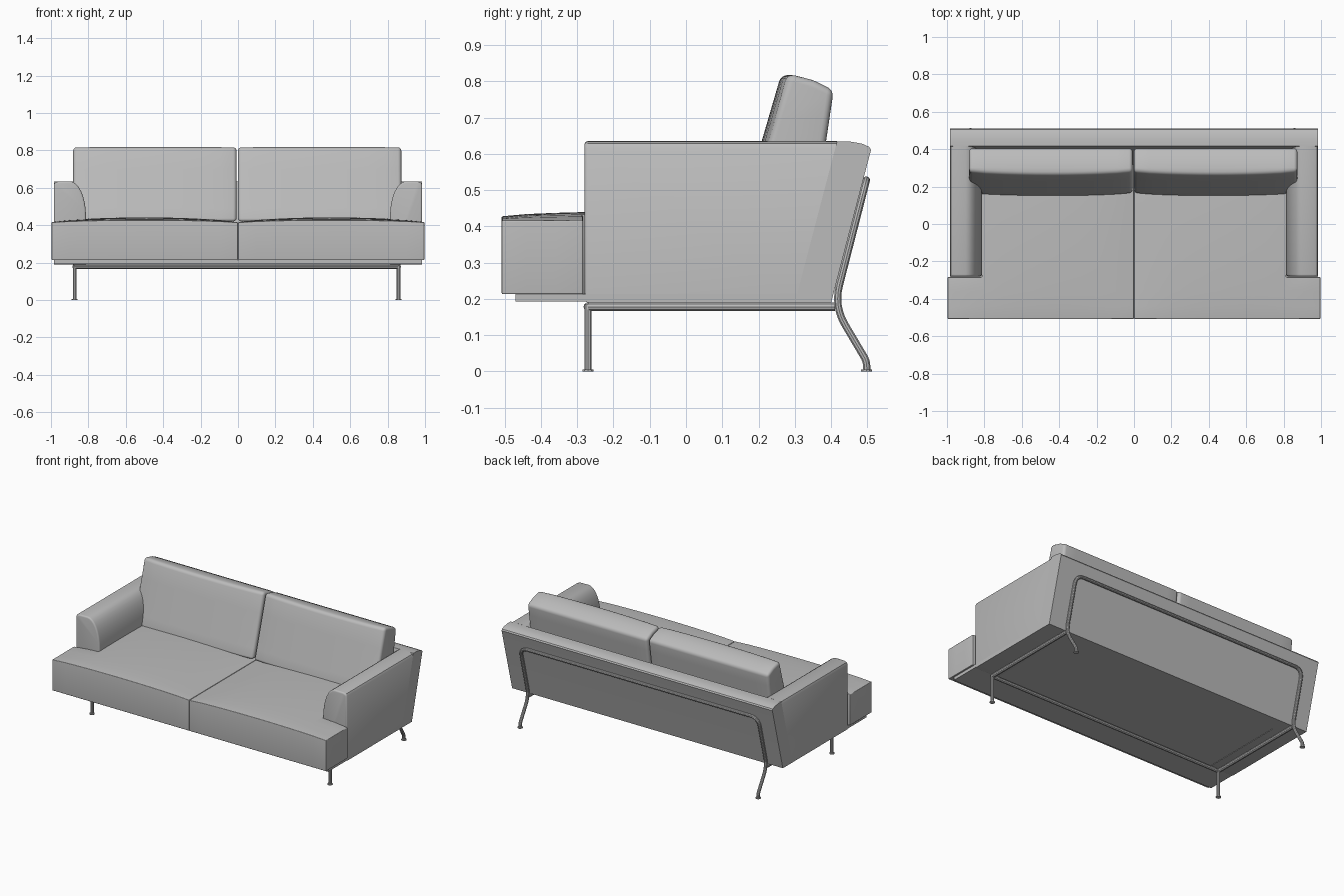
import bpy, bmesh, math
from mathutils import Vector

old = bpy.data.objects.get("Cube")
if old:
    bpy.data.objects.remove(old)

grey = bpy.data.materials.new("plain_grey")
grey.use_nodes = True
COLOR = (0.5, 0.5, 0.5, 1)
grey.diffuse_color = COLOR
grey.node_tree.nodes["Principled BSDF"].inputs["Base Color"].default_value = COLOR

SLOPE = 0.262                       # lean of the back


def back_y(z):
    return 0.40 + (z - 0.19) * SLOPE


def finish(obj):
    obj.data.materials.append(grey)
    bpy.ops.object.select_all(action='DESELECT')
    obj.select_set(True)
    bpy.context.view_layer.objects.active = obj
    bpy.ops.object.shade_smooth_by_angle(angle=math.radians(35))


def loft(start, end, cuts=()):
    """Solid between two matching outlines, sliced by (axis, position) cuts."""
    bm = bmesh.new()
    a = [bm.verts.new(p) for p in start]
    b = [bm.verts.new(p) for p in end]
    n = len(a)
    bm.faces.new(a)
    bm.faces.new(b[::-1])
    for i in range(n):
        j = (i + 1) % n
        bm.faces.new((a[j], a[i], b[i], b[j]))
    for axis, pos in cuts:
        normal = Vector((0, 0, 0))
        normal[axis] = 1
        bmesh.ops.bisect_plane(bm, geom=bm.verts[:] + bm.edges[:] + bm.faces[:],
                               plane_co=normal * pos, plane_no=normal, dist=1e-5)
    bmesh.ops.recalc_face_normals(bm, faces=bm.faces[:])
    return bm


def soften(bm, width, segments=4, test=lambda e: True):
    sharp = [e for e in bm.edges if len(e.link_faces) == 2
             and e.calc_face_angle(0) > math.radians(40) and test(e)]
    bmesh.ops.bevel(bm, geom=sharp, offset=width, segments=segments,
                    profile=0.5, affect='EDGES', clamp_overlap=True)


def make(name, bm):
    bmesh.ops.recalc_face_normals(bm, faces=bm.faces[:])
    mesh = bpy.data.meshes.new(name)
    bm.to_mesh(mesh)
    bm.free()
    obj = bpy.data.objects.new(name, mesh)
    bpy.context.collection.objects.link(obj)
    finish(obj)


def rounded(points, radius, steps=6):
    """Polyline whose inner corners are rounded."""
    pts = [Vector(p) for p in points]
    out = [pts[0]]
    for p, q, r in zip(pts, pts[1:], pts[2:]):
        d = min(radius, (p - q).length * 0.45, (r - q).length * 0.45)
        s, e = q + (p - q).normalized() * d, q + (r - q).normalized() * d
        for i in range(steps + 1):
            t = i / steps
            out.append(s * (1 - t) ** 2 + q * 2 * t * (1 - t) + e * t * t)
    return out + [pts[-1]]


def tube(name, points, radius):
    curve = bpy.data.curves.new(name, 'CURVE')
    curve.dimensions = '3D'
    curve.bevel_depth = radius
    curve.bevel_resolution = 3
    curve.use_fill_caps = True
    spline = curve.splines.new('POLY')
    spline.points.add(len(points) - 1)
    for sp, p in zip(spline.points, points):
        sp.co = (*p, 1)
    helper = bpy.data.objects.new(name + "_path", curve)
    bpy.context.collection.objects.link(helper)
    mesh = bpy.data.meshes.new_from_object(helper.evaluated_get(bpy.context.evaluated_depsgraph_get()))
    bpy.data.objects.remove(helper)
    obj = bpy.data.objects.new(name, mesh)
    bpy.context.collection.objects.link(obj)
    finish(obj)


def bump(t):
    return math.sin(math.pi * max(0, min(1, t))) ** 0.6


# Platform under the seat
outline = [(-0.985, -0.47), (0.985, -0.47), (0.985, 0.39), (-0.985, 0.39)]
make("base_platform", loft([(x, y, 0.193) for x, y in outline],
                           [(x, y, 0.214) for x, y in outline]))

# Slanted back shell with a rounded top edge
shell = [(back_y(0.19) - 0.1, 0.19), (back_y(0.19), 0.19), (0.507, 0.6), (0.51, 0.61),
         (0.505, 0.619), (0.485, 0.628), (0.45, 0.634), (back_y(0.634) - 0.1, 0.634)]
make("back_shell", loft([(-0.985, y, z) for y, z in shell],
                        [(0.985, y, z) for y, z in shell]))

for s, side in ((1, "left"), (-1, "right")):
    # Armrest: upright outside, rounded toward the seat
    arm = [(0.985, 0.19), (0.985, 0.615), (0.978, 0.628), (0.96, 0.634), (0.9, 0.635)]
    for i in range(1, 9):
        a = math.pi / 2 * (1 - i / 8)
        arm.append((0.9 - 0.087 * math.cos(a), 0.45 + 0.185 * math.sin(a)))
    arm.append((0.813, 0.19))
    bm = loft([(s * x, -0.28, z) for x, z in arm],
              [(s * x, back_y(z) - 0.1, z) for x, z in arm])
    soften(bm, 0.01, 3, lambda e: all(v.co.y < -0.27 for v in e.verts))
    make(side + "_armrest", bm)

    # Seat cushion: wide in front of the arm, narrow behind it, crowned on top
    seat = [(0.001, -0.508), (0.996, -0.508), (0.996, -0.284), (0.814, -0.284),
            (0.814, 0.32), (0.001, 0.32)]
    cuts = [(0, s * i / 10) for i in range(1, 10)] + [(1, -0.44 + i * 0.08) for i in range(9)]
    bm = loft([(s * x, y, 0.213) for x, y in seat],
              [(s * x, y, 0.415) for x, y in seat], cuts)
    for v in bm.verts:
        if v.co.z > 0.4:
            across = bump(abs(v.co.x))
            v.co.z += 0.013 * across + 0.014 * across * bump((v.co.y + 0.508) / 0.9)
    soften(bm, 0.03, 5)
    make(side + "_seat_cushion", bm)

    # Back cushion leaning on the shell, front face slightly plump
    profile = [(0.152, 0.42), (0.268, 0.818), (0.3, 0.816), (0.35, 0.803),
               (0.407, 0.775), (0.354, 0.42)]
    cuts = [(0, s * i * 0.0875) for i in range(1, 10)] + [(2, 0.42 + i * 0.07) for i in range(1, 5)]
    off = -0.004
    bm = loft([(s * 0.004, y, z) for y, z in profile],
              [(s * 0.877, y, z) for y, z in profile], cuts)
    for v in bm.verts:
        front = 0.152 + (v.co.z - 0.42) * 0.2915
        if abs(v.co.y - front) < 0.01:
            v.co.y += 0.012 - 0.018 * bump(abs(v.co.x) / 0.877)
        v.co.x += off
    soften(bm, 0.018, 4)
    make(side + "_back_cushion", bm)

# Tubular frame: rear hoop running down into the rear legs
MID, HALF = -0.007, 0.866
xl, xr = MID + HALF, MID - HALF


def rear(x):
    return [(x, 0.499, 0), (x, 0.497, 0.03), (x, 0.408, 0.18), (x, 0.497, 0.527)]


tube("rear_hoop", rounded(rear(xl) + rear(xr)[::-1], 0.06), 0.0105)
# Side rails and front legs as one bent tube each, joined by a front rail
for x, side in ((xl, "left"), (xr, "right")):
    tube(side + "_side_rail", [(x, -0.27, 0.178), (x, 0.41, 0.178)], 0.0125)
    tube(side + "_front_leg", [(x, -0.27, 0), (x, -0.27, 0.185)], 0.0105)
    for y, end in ((-0.27, "front"), (0.497, "rear")):
        tube(f"{side}_{end}_foot", [(x, y, 0), (x, y, 0.006)], 0.016)
tube("front_rail", [(xr, -0.27, 0.178), (xl, -0.27, 0.178)], 0.0125)
